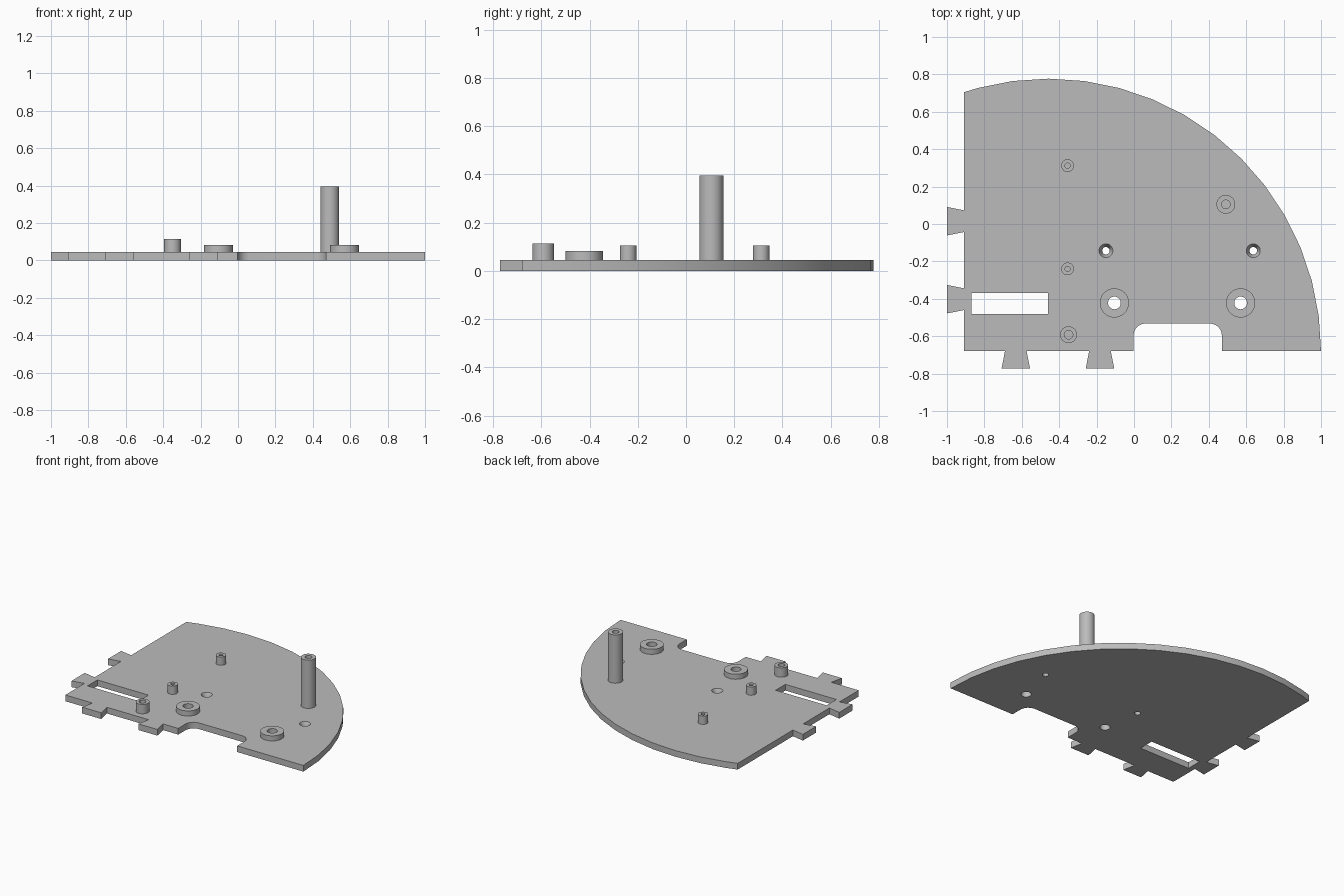
import bpy, bmesh
from math import sin, cos, pi, radians

cube = bpy.data.objects.get("Cube")
if cube:
    bpy.data.objects.remove(cube, do_unlink=True)

grey = bpy.data.materials.new("plain grey")
grey.use_nodes = True
colour = (0.5, 0.5, 0.5, 1)
grey.diffuse_color = colour
grey.node_tree.nodes["Principled BSDF"].inputs["Base Color"].default_value = colour

THICK = 0.045
SEGS = 32


def make_object(name, bm):
    bmesh.ops.recalc_face_normals(bm, faces=bm.faces)
    mesh = bpy.data.meshes.new(name)
    bm.to_mesh(mesh)
    bm.free()
    mesh.materials.append(grey)
    obj = bpy.data.objects.new(name, mesh)
    bpy.context.collection.objects.link(obj)
    return obj


def smooth(obj):
    bpy.ops.object.select_all(action='DESELECT')
    obj.select_set(True)
    bpy.context.view_layer.objects.active = obj
    bpy.ops.object.shade_smooth_by_angle(angle=radians(30))


def arc(cx, cy, r, start, end, steps):
    angles = [radians(start + (end - start) * i / steps) for i in range(steps + 1)]
    return [(cx + r * cos(a), cy + r * sin(a)) for a in angles]


def extrude_outline(bm, points, z0, z1):
    face = bm.faces.new([bm.verts.new((x, y, z0)) for x, y in points])
    new = bmesh.ops.extrude_face_region(bm, geom=[face])["geom"]
    for v in new:
        if isinstance(v, bmesh.types.BMVert):
            v.co.z = z1


def lathe(bm, x, y, profile, closed=False):
    """Revolve (radius, z) points about a vertical axis; cap the ends if closed."""
    rings = [[bm.verts.new((x + r * cos(2 * pi * i / SEGS), y + r * sin(2 * pi * i / SEGS), z))
              for i in range(SEGS)] for r, z in profile]
    for a, b in zip(rings, rings[1:]):
        for i in range(SEGS):
            j = (i + 1) % SEGS
            bm.faces.new((a[i], a[j], b[j], b[i]))
    if closed:
        bm.faces.new(rings[0])
        bm.faces.new(rings[-1])


# Base plate: rounded edge, dovetail tabs on two sides, rounded notch
LEFT, FRONT, FLARE = -0.908, -0.68, 0.018
outline = arc(-0.457, FRONT, 1.457, 0, 105, 14)
outline.append((LEFT, 0.705))
for mid in (0.015, -0.402):
    outline += [(LEFT, mid + 0.058), (-1, mid + 0.058 + FLARE),
                (-1, mid - 0.058 - FLARE), (LEFT, mid - 0.058)]
outline.append((LEFT, FRONT))
for mid in (-0.632, -0.182):
    outline += [(mid - 0.058, FRONT), (mid - 0.058 - FLARE, -0.772),
                (mid + 0.058 + FLARE, -0.772), (mid + 0.058, FRONT)]
outline.append((-0.003, FRONT))
outline += arc(0.062, -0.597, 0.065, 180, 90, 6)
outline += arc(0.405, -0.597, 0.065, 90, 0, 6)
outline.append((0.47, FRONT))
bm = bmesh.new()
extrude_outline(bm, outline, 0, THICK)
plate = make_object("base_plate", bm)

# Cutter: slot, two countersunk holes, two through holes
RINGS = [(-0.105, -0.422), (0.57, -0.422)]
bm = bmesh.new()
extrude_outline(bm, [(-0.87, -0.48), (-0.46, -0.48), (-0.46, -0.368), (-0.87, -0.368)], -0.1, 0.2)
for x in (-0.15, 0.638):
    lathe(bm, x, -0.143, [(0.02, -0.1), (0.02, 0.012), (0.037, THICK), (0.037, 0.2)], True)
for x, y in RINGS:
    lathe(bm, x, y, [(0.034, -0.1), (0.034, 0.2)], True)
cutter = make_object("cutter", bm)
cutter.hide_render = True

mod = plate.modifiers.new("holes", 'BOOLEAN')
mod.operation = 'DIFFERENCE'
mod.solver = 'EXACT'
mod.object = cutter
bpy.context.view_layer.objects.active = plate
bpy.ops.object.modifier_apply(modifier=mod.name)
bpy.data.objects.remove(cutter, do_unlink=True)
smooth(plate)

# Hollow bosses standing on the plate: name, x, y, radius, bore, top
bosses = [
    ("back_peg", -0.355, 0.312, 0.034, 0.014, 0.105),
    ("middle_peg", -0.355, -0.24, 0.034, 0.014, 0.105),
    ("front_peg", -0.35, -0.592, 0.045, 0.023, 0.113),
    ("tall_post", 0.491, 0.105, 0.05, 0.023, 0.395),
    ("left_ring", *RINGS[1], 0.078, 0.034, 0.082),
    ("right_ring", *RINGS[0], 0.078, 0.034, 0.082),
]
for name, x, y, r, bore, top in bosses:
    bm = bmesh.new()
    lathe(bm, x, y, [(bore, THICK), (bore, top), (r, top), (r, THICK)])
    boss = make_object(name, bm)
    smooth(boss)
